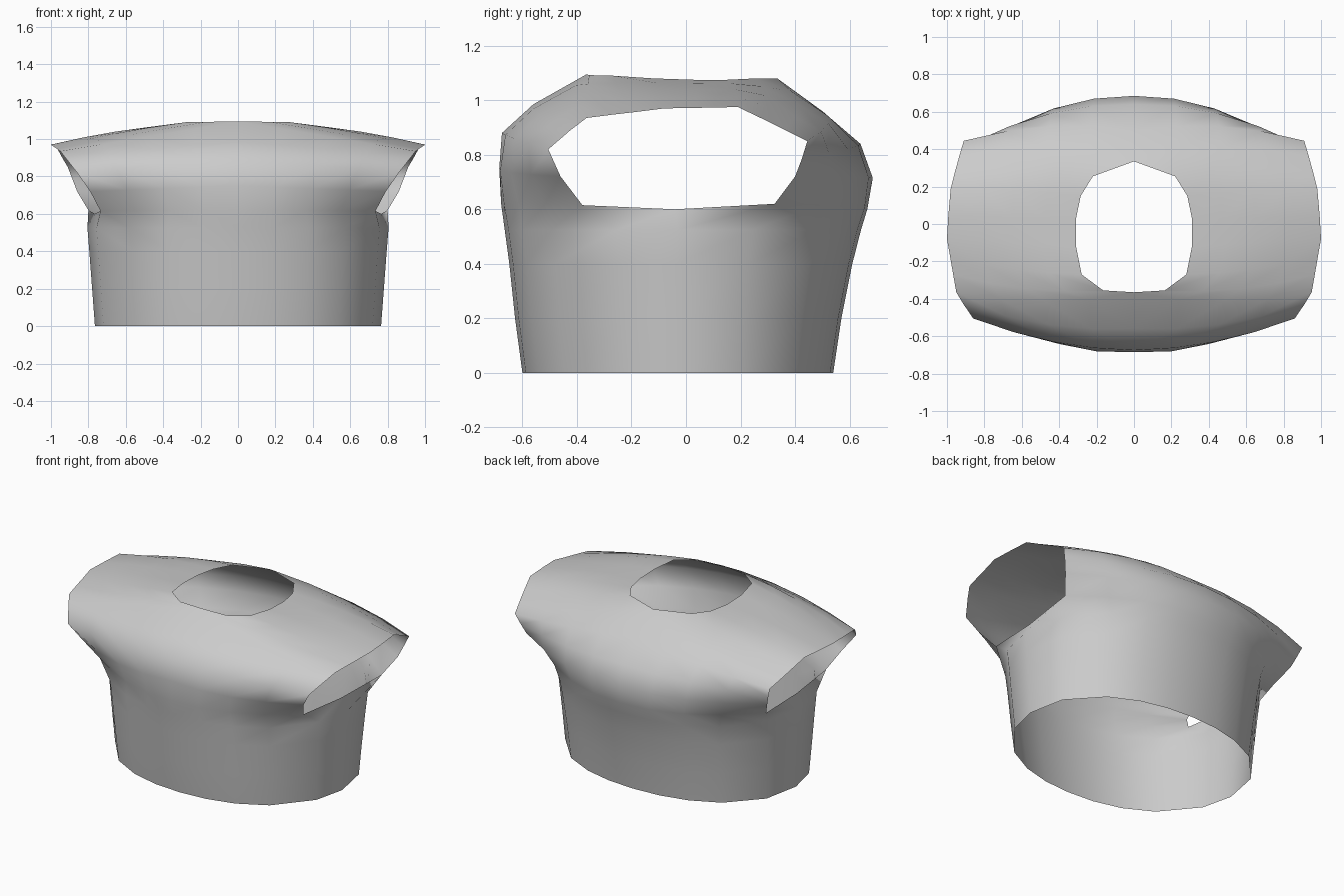
import bpy, bmesh
from mathutils import Vector

if "Cube" in bpy.data.objects:
    bpy.data.objects.remove(bpy.data.objects["Cube"])

# Rows wrapping up the front, over the shoulder and down the back:
# inner point (centre line / neck edge), outer point (sleeve edge), bulge (y, z)
CENTRE = [(0, -.678, .62), (0, -.685, .75), (0, -.675, .88), (0, -.56, .985),
          (0, -.365, 1.095), (.165, -.355, 1.092), (.28, -.27, 1.09), (.31, -.12, 1.08),
          (.31, .03, 1.075), (.285, .15, 1.075), (.22, .255, 1.08), (0, .335, 1.08),
          (0, .5, .96), (0, .64, .84), (0, .685, .715), (0, .665, .6)]
SLEEVE = [(.735, -.38, .615), (.79, -.46, .72), (.86, -.505, .82), (.914, -.425, .889),
          (.95, -.365, .935), (.967, -.27, .947), (.983, -.175, .958), (1, -.08, .97),
          (.993, .04, .972), (.98, .19, .975), (.957, .28, .932), (.935, .36, .892),
          (.91, .445, .85), (.885, .425, .785), (.86, .4, .72), (.8, .325, .62)]
BULGE = [(-.085, 0), (-.07, 0), (-.04, .01), (-.045, .01), (-.05, .0), (-.035, .005),
         (-.02, .01), (0, .015), (0, .015), (.01, .015), (.03, .01), (.06, 0),
         (.05, .01), (.06, .01), (.075, 0), (.1, 0)]
# Torso levels: z, half width, front y, back y
LEVELS = [(0, .765, -.6, .54), (.2, .78, -.627, .57),
          (.4, .795, -.648, .61), (.525, .805, -.665, .642)]
N = 4
P = 2.15

bm = bmesh.new()


def skin(rows):
    for a, b in zip(rows, rows[1:]):
        for m in range(len(a) - 1):
            bm.faces.new((a[m], a[m + 1], b[m + 1], b[m]))


# Upper part with neck and arm openings
upper = []
for c, s, (by, bz) in zip(CENTRE, SLEEVE, BULGE):
    row = []
    for i in range(N + 1):
        t = i / N
        p = Vector(c).lerp(Vector(s), t) + Vector((0, by, bz)) * 4 * t * (1 - t)
        row.append(bm.verts.new(p))
    upper.append(row)
skin(upper)

# Lower tube, half ring from front centre round the side to back centre
lower = []
for z, w, yf, yb in LEVELS:
    def pt(i, y):
        f = .94 * i / N
        return bm.verts.new((f * w, y * (1 - f ** P) ** (1 / P), z))
    lower.append([pt(i, yf) for i in range(N + 1)]
                 + [bm.verts.new((w, -.03, z))]
                 + [pt(i, yb) for i in range(N, -1, -1)])
armpit = bm.verts.new((.765, -.04, .6))
lower.append(upper[0] + [armpit] + upper[-1][::-1])
skin(lower)

mesh = bpy.data.meshes.new("torso_shell")
bm.to_mesh(mesh)
bm.free()
shell = bpy.data.objects.new("torso_shell", mesh)
bpy.context.collection.objects.link(shell)

# Mirror to the other side, smooth shaded
mirror = shell.modifiers.new("mirror", 'MIRROR')
mirror.use_clip = True
mirror.merge_threshold = .001
for poly in mesh.polygons:
    poly.use_smooth = True
